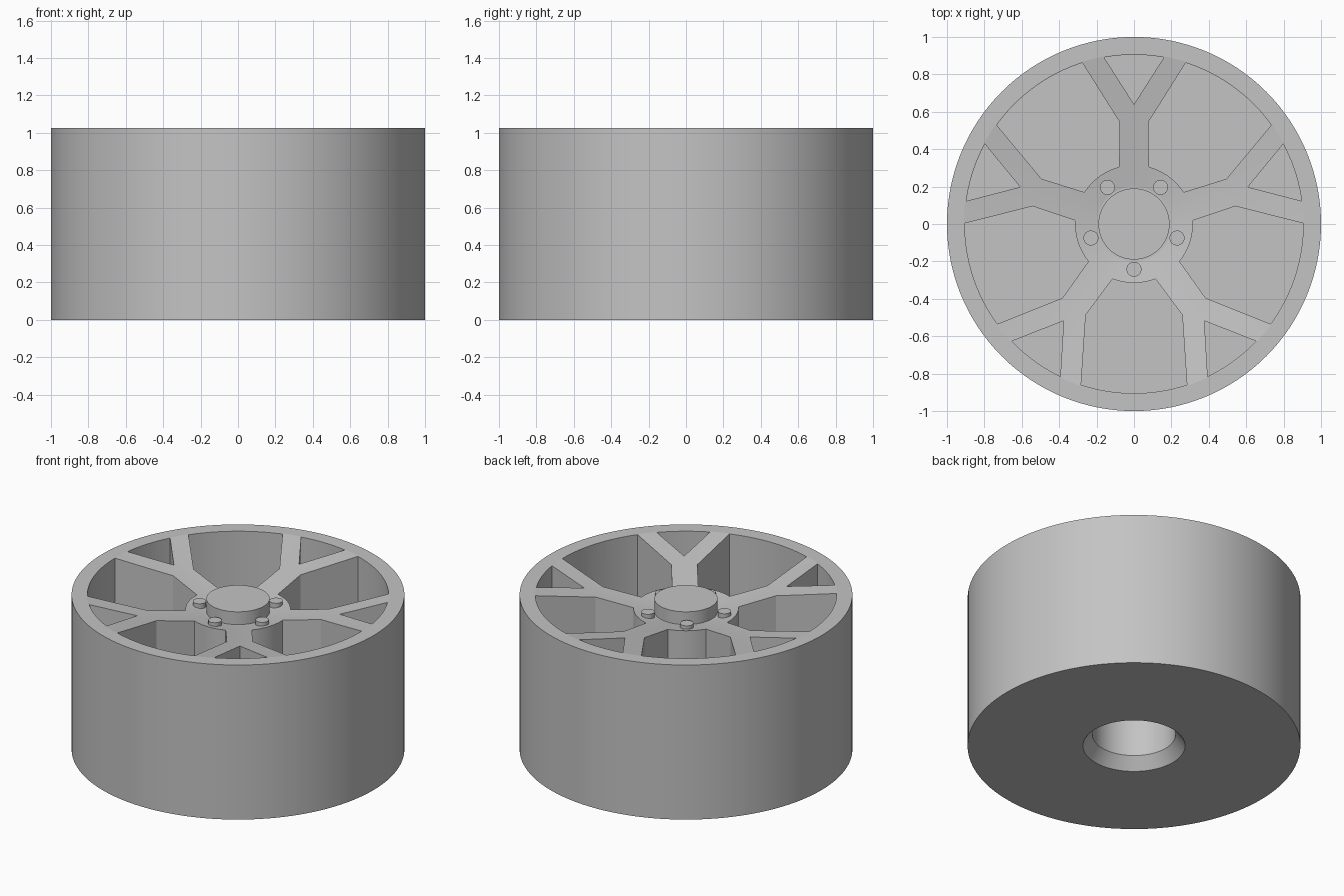
import bpy
import bmesh
from math import atan2, cos, hypot, pi, radians, sin, tau
from mathutils import Matrix

SPOKES = 5
SEGMENTS = 128
FLOOR = 0.35          # bottom of the window pockets
HUB_Z = 0.915         # hub face height

cube = bpy.data.objects.get("Cube")
if cube:
    bpy.data.objects.remove(cube)

grey = bpy.data.materials.new("light_grey_metal")
grey.use_nodes = True
colour = (0.55, 0.55, 0.55, 1)
grey.diffuse_color = colour
grey.node_tree.nodes["Principled BSDF"].inputs["Base Color"].default_value = colour


def make_object(name, bm):
    bmesh.ops.recalc_face_normals(bm, faces=bm.faces)
    mesh = bpy.data.meshes.new(name)
    bm.to_mesh(mesh)
    bm.free()
    mesh.materials.append(grey)
    obj = bpy.data.objects.new(name, mesh)
    bpy.context.collection.objects.link(obj)
    return obj


def smooth(obj, degrees):
    bpy.ops.object.select_all(action='DESELECT')
    obj.select_set(True)
    bpy.context.view_layer.objects.active = obj
    bpy.ops.object.shade_smooth_by_angle(angle=radians(degrees))


def revolve(name, profile):
    bm = bmesh.new()
    verts = [bm.verts.new((r, 0, z)) for r, z in profile]
    edges = [bm.edges.new(pair) for pair in zip(verts, verts[1:])]
    bmesh.ops.spin(bm, geom=verts + edges, cent=(0, 0, 0), axis=(0, 0, 1),
                   angle=tau, steps=SEGMENTS, use_duplicate=False)
    bmesh.ops.remove_doubles(bm, verts=bm.verts, dist=0.0001)
    return make_object(name, bm)


def cylinder(name, radius, bottom, top, x=0, y=0, sides=SEGMENTS):
    bm = bmesh.new()
    bmesh.ops.create_cone(bm, cap_ends=True, segments=sides, radius1=radius,
                          radius2=radius, depth=top - bottom,
                          matrix=Matrix.Translation((x, y, (top + bottom) / 2)))
    obj = make_object(name, bm)
    smooth(obj, 30)
    return obj


def arc(radius, start, end, steps):
    return [(radius * cos(start + (end - start) * i / steps),
             radius * sin(start + (end - start) * i / steps))
            for i in range(steps + 1)]


def add_prism(bm, outline, angle):
    # Extrude one window outline, turned about the wheel axis
    turn = Matrix.Rotation(angle, 3, 'Z')
    verts = [bm.verts.new(turn @ Matrix.Translation((x, y, FLOOR)).translation)
             for x, y in outline]
    face = bm.faces.new(verts)
    top = bmesh.ops.extrude_face_region(bm, geom=[face])["geom"]
    bmesh.ops.translate(bm, vec=(0, 0, 1),
                        verts=[g for g in top if isinstance(g, bmesh.types.BMVert)])


# Wheel body with dished face and chamfered rear bore
wheel = revolve("wheel_body", [
    (0, 0.7), (0.25, 0.7), (0.25, 0.077), (0.307, 0), (1, 0),
    (1, 1.025), (0.91, 1.025), (0.2, HUB_Z), (0, HUB_Z)])

# Window outlines, pointing along +x
half_hub, half_rim = atan2(0.115, 0.294), atan2(0.283, 0.86)
large = (arc(0.315, half_hub, -half_hub, 12) + [(0.486, -0.258)]
         + arc(0.905, -half_rim, half_rim, 16) + [(0.486, 0.258)])
half_fork = atan2(0.16, 0.89)
small = [(0.64, 0)] + arc(0.905, -half_fork, half_fork, 10)

# Cut the large windows between spokes and the small ones in the forks
bm = bmesh.new()
for i in range(SPOKES):
    turn = i * tau / SPOKES
    add_prism(bm, large, turn - pi / 2)
    add_prism(bm, small, turn + pi / 2)
cutter = make_object("window_cutter", bm)
cutter.hide_render = True
cut = wheel.modifiers.new("windows", 'BOOLEAN')
cut.operation = 'DIFFERENCE'
cut.solver = 'EXACT'
cut.object = cutter
bpy.context.view_layer.objects.active = wheel
bpy.ops.object.modifier_apply(modifier=cut.name)
bpy.data.objects.remove(cutter)
smooth(wheel, 5)

# Centre cap and wheel nuts
cylinder("centre_cap", 0.19, HUB_Z - 0.02, 1.0)
for i in range(SPOKES):
    a = i * tau / SPOKES - pi / 2
    cylinder(f"wheel_nut_{i + 1}", 0.04, HUB_Z - 0.02, 0.95,
             0.242 * cos(a), 0.242 * sin(a), 32)
